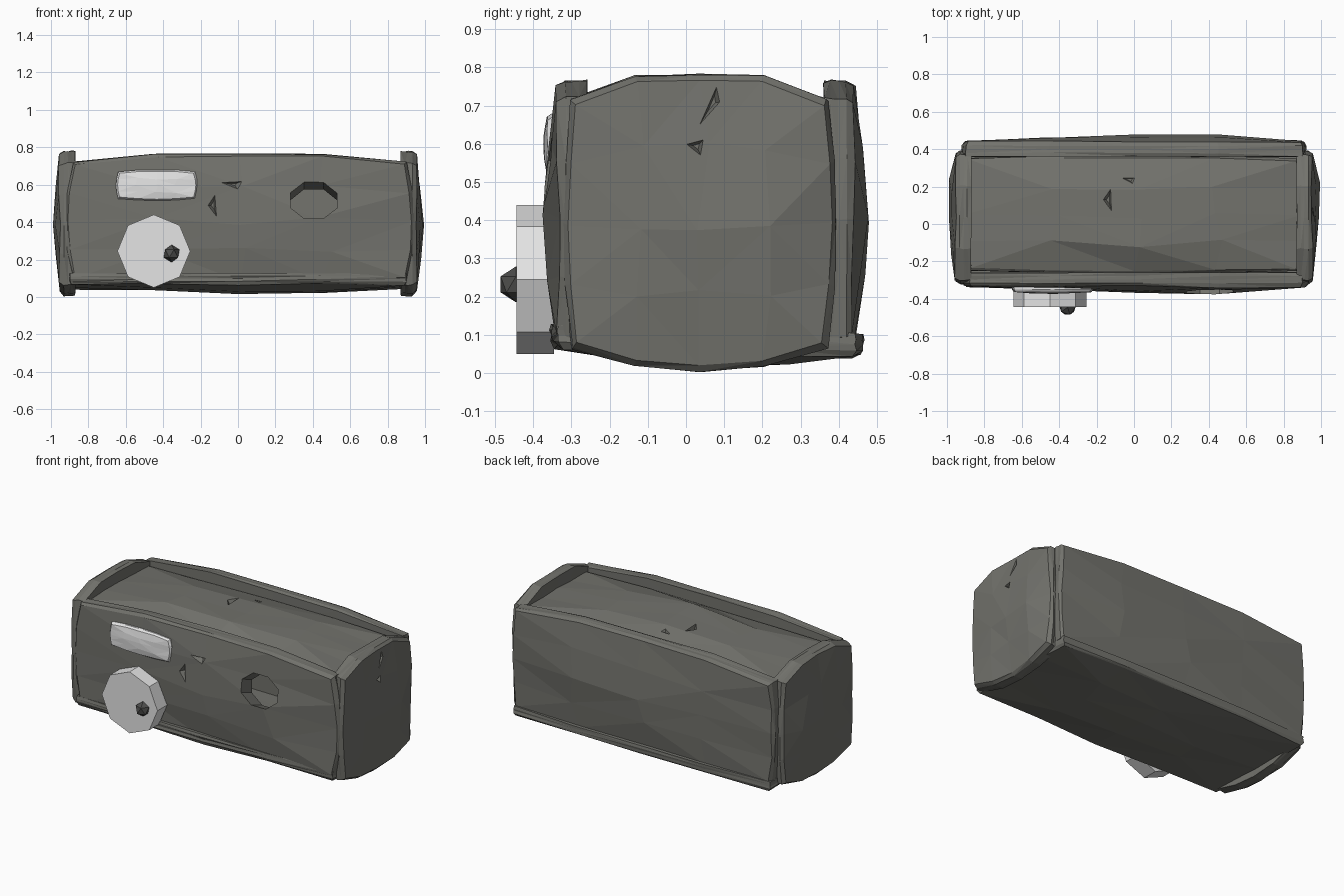
import bpy, bmesh, math, random
from mathutils import Vector, Matrix

if "Cube" in bpy.data.objects:
    bpy.data.objects.remove(bpy.data.objects["Cube"])

random.seed(4)


def material(name, rgb):
    m = bpy.data.materials.new(name)
    m.diffuse_color = (*rgb, 1)
    m.use_nodes = True
    m.node_tree.nodes["Principled BSDF"].inputs["Base Color"].default_value = m.diffuse_color
    return m


STONE = material("worn_stone", (0.17, 0.17, 0.152))
PALE = material("pale_grey", (0.78, 0.78, 0.78))
DARK = material("dark_grey", (0.075, 0.075, 0.072))


def finish(name, bm, mat):
    bmesh.ops.recalc_face_normals(bm, faces=bm.faces[:])
    me = bpy.data.meshes.new(name)
    bm.to_mesh(me)
    bm.free()
    me.materials.append(mat)
    ob = bpy.data.objects.new(name, me)
    bpy.context.collection.objects.link(ob)
    return ob


def slab(name, centre, axes, half, bulge, depth, mat=STONE, noise=0.008,
         bevel=0.012, skew=0.0, peaked=True):
    """Rough bulging plate. axes = (u, v, outward); bulge = (sides, top, bottom);
    depth = (inner, edge, middle); skew moves the swelling along u."""
    U, V, W = (Vector(a) for a in axes)
    c = Vector(centre)
    bm = bmesh.new()
    bmesh.ops.create_cube(bm, size=2)
    bmesh.ops.subdivide_edges(bm, edges=bm.edges[:], cuts=3, use_grid_fill=True)
    for v in bm.verts:
        u, t, w = v.co
        outer = w > 0.9
        shrink = bevel if outer else 0
        swell = bulge[1] * (1 - u ** 4) if t > 0 else bulge[2] * (1 - u * u)
        pu = u * (half[0] + bulge[0] * (1 - t * t) - shrink)
        pv = t * (half[1] + swell - shrink)
        across = 1 - abs(t) ** 1.2 if peaked else 1 - t ** 4
        top = depth[1] + (depth[2] - depth[1]) * (1 - u * u) * (1 + skew * u) * across
        pw = depth[0] + (top - depth[0]) * (w + 1) / 2
        r = random.uniform
        inside = abs(u) < 0.9 and abs(t) < 0.9
        pu += r(-1, 1) * noise * (5 if inside and outer else 0.5)
        pv += r(-1, 1) * noise * (3 if inside and outer else 0.5)
        pw += r(-1, 1) * noise * (0.9 if outer else 0.3)
        v.co = c + U * pu + V * pv + W * pw
    bmesh.ops.triangulate(bm, faces=bm.faces[:])
    return finish(name, bm, mat)


def prism(name, points, axes, lo, hi, taper=1.0, mat=STONE):
    """Extrude a flat outline along the outward axis."""
    U, V, W = (Vector(a) for a in axes)
    mid = sum((Vector(p) for p in points), Vector((0, 0))) / len(points)
    bm = bmesh.new()
    rings = []
    for w, s in ((lo, taper), (hi, 1)):
        pts = [mid + (Vector(p) - mid) * s for p in points]
        rings.append([bm.verts.new(U * p.x + V * p.y + W * w) for p in pts])
    a, b = rings
    n = len(points)
    bm.faces.new(a)
    bm.faces.new(b)
    for i in range(n):
        bm.faces.new((a[i], a[(i + 1) % n], b[(i + 1) % n], b[i]))
    return finish(name, bm, mat)


def octagon(x, z, rx, rz, start=0.0):
    return [(x + rx * math.cos(start + i * math.pi / 4),
             z + rz * math.sin(start + i * math.pi / 4)) for i in range(8)]


def cut(ob, cutter):
    mod = ob.modifiers.new("cut", 'BOOLEAN')
    mod.operation = 'DIFFERENCE'
    mod.solver = 'EXACT'
    mod.object = cutter
    bpy.context.view_layer.objects.active = ob
    bpy.ops.object.modifier_apply(modifier=mod.name)
    bpy.data.objects.remove(cutter)


X, Y, Z = (1, 0, 0), (0, 1, 0), (0, 0, 1)
FRONT = (X, Z, (0, -1, 0))
BACK = (X, Z, Y)
TOP = (X, Y, Z)
BOTTOM = (X, (0, 1, -0.03), (0, 0, -1))     # tips down slightly at the back
RIGHT = (Y, Z, X)
LEFT = (Y, Z, (-1, 0, 0))
SLANTED = (X, Z, (0, -1, 0.4))

# Six plates of the hollow case
front = slab("front_plate", (0.01, 0, 0.405), FRONT, (0.89, 0.315), (0.04, 0.045, 0.02),
             (0.26, 0.335, 0.372), skew=0.9)
slab("back_plate", (0, 0, 0.405), BACK, (0.90, 0.315), (0.02, 0.045, 0.02),
     (0.36, 0.438, 0.483), skew=0.3)
top = slab("top_plate", (0, 0.05, 0), TOP, (0.88, 0.30), (0.02, 0.012, 0.012),
           (0.66, 0.705, 0.768), peaked=False)
slab("bottom_plate", (0, 0.055, 0), BOTTOM, (0.90, 0.39), (0.015, 0.02, 0.02),
     (-0.115, -0.055, -0.02), skew=0.6, peaked=False)
right = slab("right_end", (0, 0.035, 0.39), RIGHT, (0.335, 0.325), (0.022, 0.065, 0.06),
             (0.87, 0.952, 0.993), skew=0.7)
slab("left_end", (0, 0.035, 0.39), LEFT, (0.335, 0.325), (0.022, 0.065, 0.06),
     (0.87, 0.952, 0.993), skew=0.7)

# Slanted opening in the front
cut(front, prism("opening_cutter", octagon(0.405, 0.371, 0.135, 0.11, math.pi / 8),
                 SLANTED, 0.2, 0.5))

# Chipped gouges
chips = [
    (front, FRONT, 0.33, 0.375, [(-0.17, 0.49), (-0.11, 0.415), (-0.12, 0.565)]),
    (front, FRONT, 0.325, 0.365, [(-0.10, 0.613), (0.0, 0.575), (0.03, 0.62)]),
    (top, TOP, 0.725, 0.775, [(-0.175, 0.13), (-0.115, 0.05), (-0.12, 0.21)]),
    (top, TOP, 0.725, 0.775, [(-0.10, 0.253), (0.0, 0.205), (0.03, 0.255)]),
    (right, RIGHT, 0.925, 0.975, [(0.03, 0.64), (0.095, 0.71), (0.085, 0.77)]),
    (right, RIGHT, 0.935, 0.985, [(-0.005, 0.60), (0.04, 0.565), (0.05, 0.615)]),
]
for ob, axes, lo, hi, pts in chips:
    cut(ob, prism("chip_cutter", pts, axes, lo, hi, 0.3))

# Pale display strip
slab("display_strip", (-0.435, 0, 0.597), FRONT, (0.205, 0.072), (0.012, 0.01, 0.01),
     (0.31, 0.364, 0.372), PALE, noise=0.002, bevel=0.008, peaked=False)

# Octagonal dial and its small knob
prism("dial", octagon(-0.45, 0.245, 0.195, 0.195, math.pi / 2), FRONT, 0.345, 0.443, mat=PALE)
bm = bmesh.new()
bmesh.ops.create_icosphere(bm, subdivisions=1, radius=0.047,
                           matrix=Matrix.Translation((-0.355, -0.445, 0.232)))
finish("dial_knob", bm, DARK)
